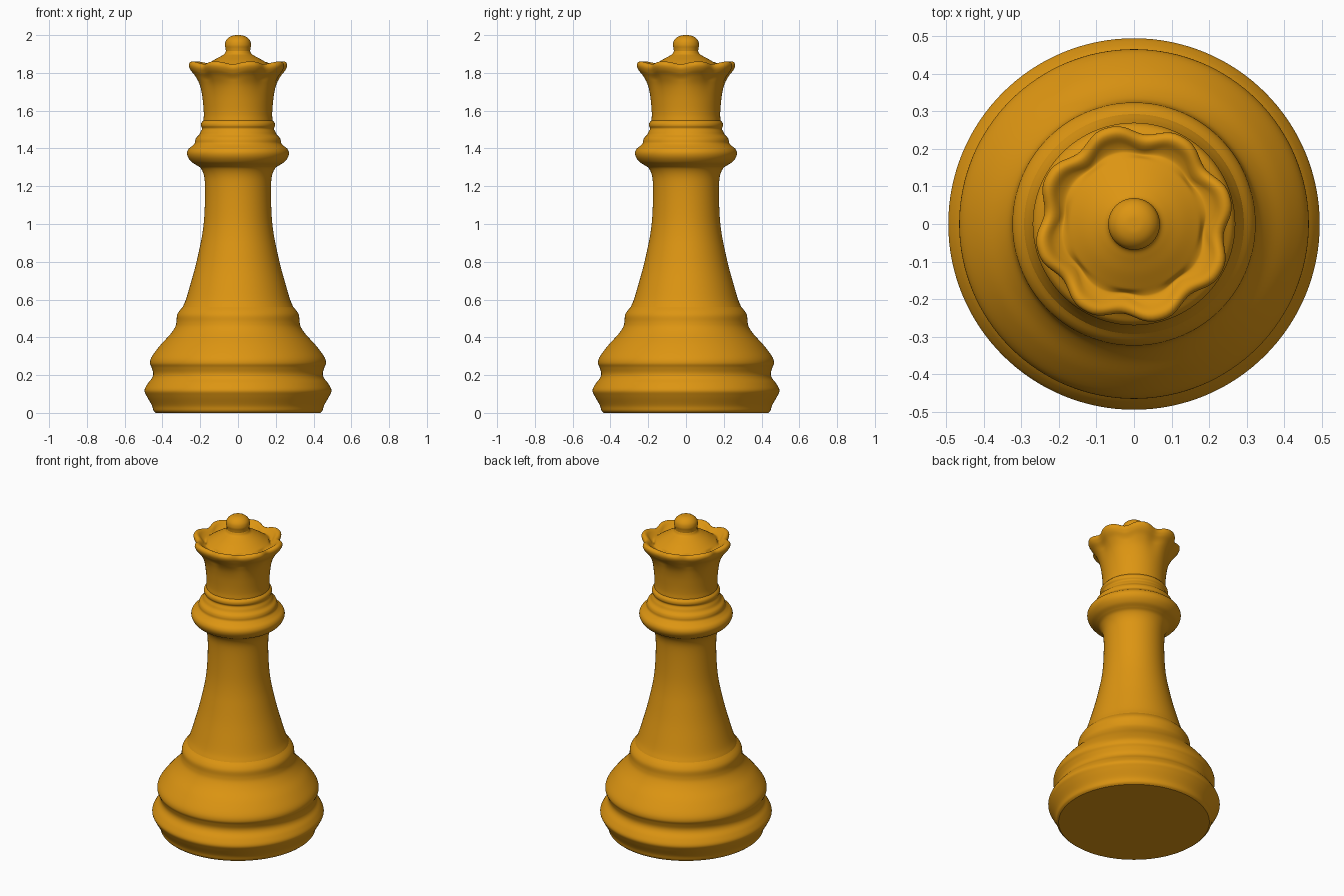
import bpy, bmesh, math
from mathutils import Vector

if "Cube" in bpy.data.objects:
    bpy.data.objects.remove(bpy.data.objects["Cube"])

SEGMENTS = 128
STEPS = 5
LOBES = 8
NOTCH_ANGLE = math.radians(-7)

wood = bpy.data.materials.new("golden_wood")
wood.diffuse_color = (0.72, 0.30, 0.006, 1)
wood.use_nodes = True
wood.node_tree.nodes["Principled BSDF"].inputs["Base Color"].default_value = wood.diffuse_color


def smooth_profile(points):
    """Catmull-Rom curve through (radius, height) points."""
    p = [Vector(q) for q in points]
    p = [2 * p[0] - p[1]] + p + [2 * p[-1] - p[-2]]
    out = []
    for i in range(1, len(p) - 2):
        a, b, c, d = p[i - 1:i + 3]
        for s in range(STEPS):
            t = s / STEPS
            out.append(0.5 * (2 * b + (c - a) * t + (2 * a - 5 * b + 4 * c - d) * t * t
                              + (3 * b - a - 3 * c + d) * t ** 3))
    out.append(p[-2])
    return out


def scallop(r, z, angle):
    """Pinch the crown rim inwards and slightly down at each notch."""
    notch = (0.5 + 0.5 * math.cos(LOBES * (angle - NOTCH_ANGLE))) ** 1.4
    rise = min(max((z - 1.60) / 0.22, 0), 1)
    inner = min(max((r - 0.175) / 0.05, 0), 1)
    amount = notch * rise * rise * inner
    return r - 0.026 * amount, z - 0.014 * amount


def lathe(name, points, warp=None):
    """Revolve a profile around z; zero-radius ends close to a point."""
    bm = bmesh.new()
    rings = []
    for r, z in smooth_profile(points):
        if r < 1e-5:
            rings.append([bm.verts.new((0, 0, z))] * SEGMENTS)
            continue
        ring = []
        for i in range(SEGMENTS):
            a = 2 * math.pi * i / SEGMENTS
            rr, zz = warp(r, z, a) if warp else (r, z)
            ring.append(bm.verts.new((rr * math.cos(a), rr * math.sin(a), zz)))
        rings.append(ring)
    for low, high in zip(rings, rings[1:]):
        for i in range(SEGMENTS):
            j = (i + 1) % SEGMENTS
            corners = list(dict.fromkeys((low[i], low[j], high[j], high[i])))
            bm.faces.new(corners)
    # flat underside
    if points[0][1] == 0:
        bm.faces.new(rings[0][::-1])
    mesh = bpy.data.meshes.new(name)
    bm.to_mesh(mesh)
    bm.free()
    mesh.materials.append(wood)
    obj = bpy.data.objects.new(name, mesh)
    bpy.context.collection.objects.link(obj)
    bpy.ops.object.select_all(action='DESELECT')
    obj.select_set(True)
    bpy.context.view_layer.objects.active = obj
    bpy.ops.object.shade_smooth_by_angle(angle=math.radians(40))
    return obj


# stepped foot and bell-shaped base
lathe("base", [(0.435, 0), (0.447, 0.012), (0.456, 0.04), (0.484, 0.09), (0.495, 0.12),
               (0.478, 0.155), (0.455, 0.185), (0.449, 0.21), (0.457, 0.24), (0.466, 0.265),
               (0.455, 0.3), (0.41, 0.36), (0.362, 0.412), (0.335, 0.45), (0.326, 0.48),
               (0.323, 0.515), (0.312, 0.538), (0.293, 0.56)])

# tapering stem
lathe("stem", [(0.293, 0.56), (0.276, 0.60), (0.252, 0.68), (0.227, 0.77), (0.206, 0.86),
               (0.190, 0.94), (0.180, 1.02), (0.175, 1.12), (0.175, 1.21), (0.181, 1.26),
               (0.197, 1.295), (0.22, 1.312)])

# stacked rings of the collar
lathe("collar", [(0.22, 1.312), (0.245, 1.328), (0.264, 1.352), (0.270, 1.376),
                 (0.262, 1.397), (0.242, 1.414), (0.229, 1.428), (0.226, 1.445),
                 (0.220, 1.458), (0.206, 1.472), (0.198, 1.488), (0.190, 1.505),
                 (0.196, 1.520), (0.194, 1.535), (0.183, 1.548)])

# flared scalloped crown with a hollow inside the rim and a shallow dome
lathe("crown", [(0.183, 1.548), (0.181, 1.58), (0.184, 1.63), (0.192, 1.69), (0.206, 1.74),
                (0.230, 1.783), (0.256, 1.815), (0.266, 1.837), (0.263, 1.853),
                (0.251, 1.860), (0.237, 1.856), (0.218, 1.840), (0.200, 1.830),
                (0.188, 1.831), (0.165, 1.845), (0.13, 1.867), (0.095, 1.886),
                (0.073, 1.899), (0.064, 1.915)], scallop)

# ball on top
lathe("finial", [(0.064, 1.915), (0.066, 1.93), (0.069, 1.948), (0.064, 1.970),
                 (0.048, 1.988), (0.025, 1.998), (0, 2.0)])
